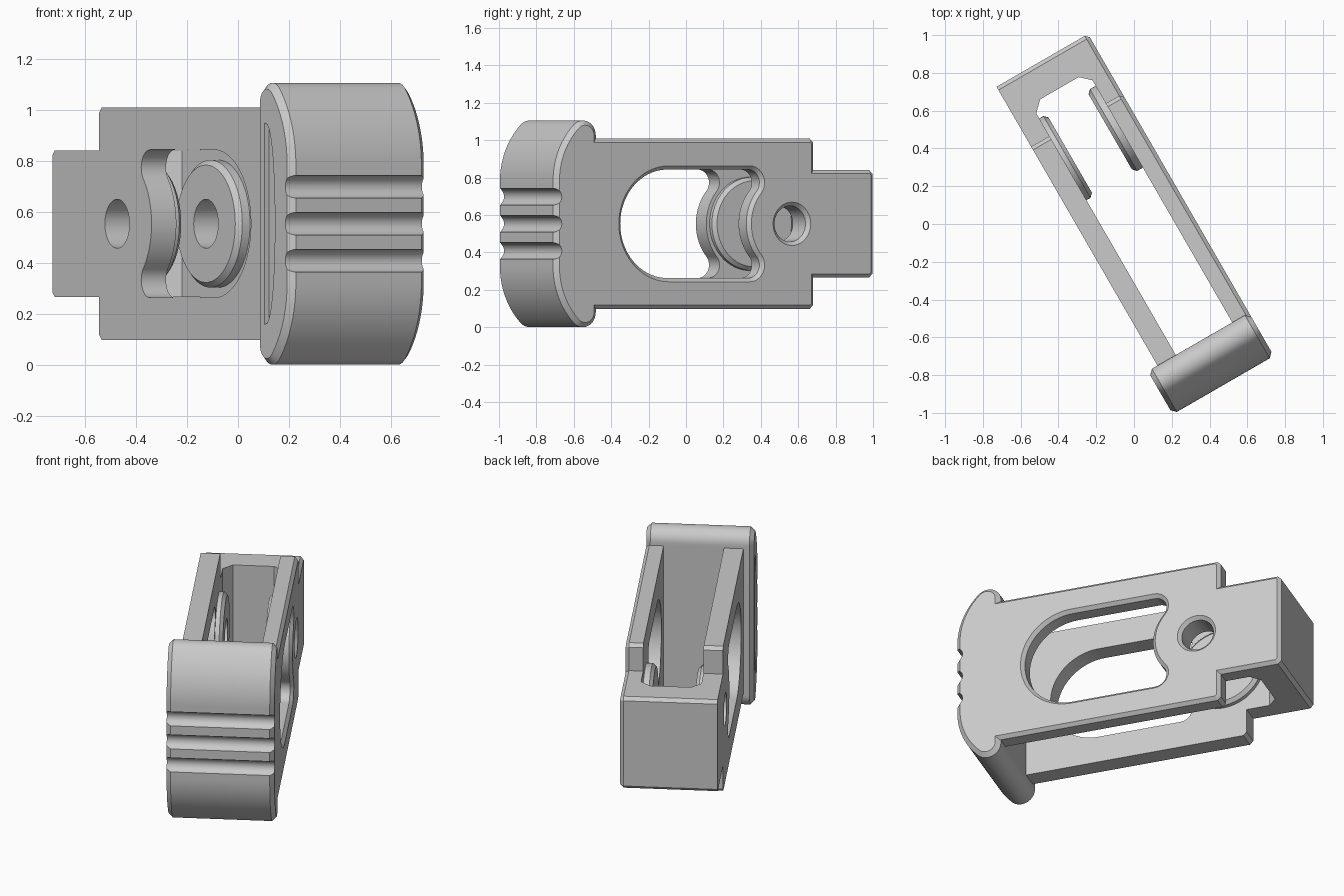
import bpy, bmesh, math
from mathutils import Matrix, Vector

cube = bpy.data.objects.get("Cube")
if cube:
    bpy.data.objects.remove(cube, do_unlink=True)

MID = 0.5525                      # height of the symmetry plane
RIGHT, LEFT = 0.292, -0.267       # outer faces of the two arms
HUB = 0.485                       # pivot hole position along the length

grey = bpy.data.materials.new("light_grey")
grey.use_nodes = True
grey.diffuse_color = (0.59, 0.59, 0.59, 1)
grey.node_tree.nodes["Principled BSDF"].inputs["Base Color"].default_value = (0.59, 0.59, 0.59, 1)


def arc(cy, cz, r, a, b, n=16):
    angles = [math.radians(a + (b - a) * i / n) for i in range(n + 1)]
    return [(cy + r * math.cos(t), cz + r * math.sin(t)) for t in angles]


def mirrored(half):
    """Close a half outline with its reflection, then lift it to the symmetry plane."""
    full = half + [(y, -z) for y, z in reversed(half) if abs(z) > 1e-5]
    return [(y, z + MID) for y, z in full]


def grow(pts, d):
    """Offset a closed outline outwards by d."""
    area = sum(a[0] * b[1] - b[0] * a[1] for a, b in zip(pts, pts[1:] + pts[:1]))
    side = d if area > 0 else -d
    out = []
    for i, p in enumerate(pts):
        p = Vector(p)
        e1 = (p - Vector(pts[i - 1])).normalized()
        e2 = (Vector(pts[(i + 1) % len(pts)]) - p).normalized()
        n1, n2 = Vector((e1.y, -e1.x)), Vector((e2.y, -e2.x))
        out.append(tuple(p + (n1 + n2) * side / (1 + n1.dot(n2))))
    return out


def prism(name, outline, layers, upright=False):
    """Stack outline copies; each layer is (position, outline growth)."""
    bm = bmesh.new()
    rings = []
    for pos, d in layers:
        pts = grow(outline, d) if d else outline
        rings.append([bm.verts.new((p, q, pos) if upright else (pos, p, q)) for p, q in pts])
    for low, high in zip(rings, rings[1:]):
        for i in range(len(low)):
            bm.faces.new((low[i - 1], low[i], high[i], high[i - 1]))
    bm.faces.new(rings[0])
    bm.faces.new(rings[-1])
    bmesh.ops.recalc_face_normals(bm, faces=bm.faces)
    mesh = bpy.data.meshes.new(name)
    bm.to_mesh(mesh)
    bm.free()
    obj = bpy.data.objects.new(name, mesh)
    bpy.context.collection.objects.link(obj)
    mesh.materials.append(grey)
    return obj


def combine(obj, other, operation):
    mod = obj.modifiers.new("combine", "BOOLEAN")
    mod.operation, mod.object, mod.solver = operation, other, "EXACT"
    other.hide_render = True
    bpy.context.view_layer.objects.active = obj
    bpy.ops.object.modifier_apply(modifier=mod.name)
    bpy.data.objects.remove(other, do_unlink=True)


def turn_and_shade(obj):
    """Swing a finished part to its final heading and smooth its curved walls."""
    obj.data.transform(Matrix.Rotation(math.radians(30), 4, "Z"))
    bpy.ops.object.select_all(action="DESELECT")
    obj.select_set(True)
    bpy.context.view_layer.objects.active = obj
    bpy.ops.object.shade_smooth_by_angle(angle=math.radians(25))


# Frame: stepped block, chamfered around its right face
step, tip, c = 0.627, 0.993, 0.02
frame_half = [(-0.8, 0.455), (step - c, 0.455), (step, 0.455 - c), (step, 0.288),
              (tip - c, 0.288), (tip, 0.288 - c)]
frame = prism("clasp_frame", mirrored(frame_half),
              [(LEFT, 0), (RIGHT - c, 0), (RIGHT, -c)])

# Central gap between the arms
gap = [(-0.155, -0.74), (0.19, -0.74), (0.19, 0.769), (0.135, 0.82), (-0.1, 0.82), (-0.155, 0.766)]
combine(frame, prism("gap_cutter", gap, [(-1, 0), (2, 0)], True), "DIFFERENCE")

# Windows: rounded at the front, curving around the pivot boss at the back
corner_r, corner_y, corner_z, hug_r = 0.07, 0.226, 0.22, 0.27
slope = math.degrees(math.atan2(corner_z, HUB - corner_y))
window_half = (arc(-0.273, 0, 0.29, 180, 90, 24)
               + arc(corner_y, corner_z, corner_r, 90, -slope)
               + arc(HUB, 0, hug_r, 180 - slope, 180, 12)[1:])
combine(frame, prism("window_cutter", mirrored(window_half),
                     [(-1, 0), (RIGHT - c, 0), (RIGHT + 0.01, c + 0.01)]), "DIFFERENCE")

# Round bosses on the inner faces of both arms
disc = arc(HUB, MID, 0.25, 0, 360, 64)[:-1]
for name, layers in (("right_boss", [(0.2, 0), (0.155, 0), (0.135, -0.02)]),
                     ("left_boss", [(-0.165, 0), (-0.13, 0), (-0.11, -0.02)])):
    combine(frame, prism(name, disc, layers), "UNION")

# Pivot hole through both arms, countersunk on the right
hole = arc(HUB, MID, 0.096, 0, 360, 40)[:-1]
combine(frame, prism("hole_cutter", hole,
                     [(-1, 0), (RIGHT - c, 0), (RIGHT + 0.01, c + 0.01)]), "DIFFERENCE")

# Grip head: large front curve running tangent into rounded lips, chamfered ends
front_r, lip_r, blend = 0.42, 0.08, 134
bow = (-0.975 + front_r, 0.228)
lip = arc(*bow, front_r - lip_r, blend, blend, 1)[0]
head_half = arc(*lip, lip_r, 0, blend, 14) + arc(*bow, front_r, blend, 180, 14)[1:]
head = prism("grip_head", mirrored(head_half),
             [(-0.326, -0.025), (-0.301, 0), (RIGHT - 0.025, 0), (RIGHT, -0.025)])

# Finger grooves across the front
for dz in (-0.145, 0, 0.145):
    groove = arc(-0.98, MID + dz, 0.045, 0, 360, 24)[:-1]
    combine(head, prism("groove_cutter", groove, [(-1, 0), (1, 0)]), "DIFFERENCE")

# Shallow D-shaped recess in the left end
quarter = [math.radians(9 * t) for t in range(9, -1, -1)]
recess_half = [(-0.774, 0.395)] + [(-0.774 - 0.08 * math.cos(t) ** 0.8, 0.395 * math.sin(t))
                                   for t in quarter]
combine(head, prism("recess_cutter", mirrored(recess_half), [(-0.5, 0), (-0.306, 0)]), "DIFFERENCE")

# Join the head to the arms
combine(frame, head, "UNION")
turn_and_shade(frame)
